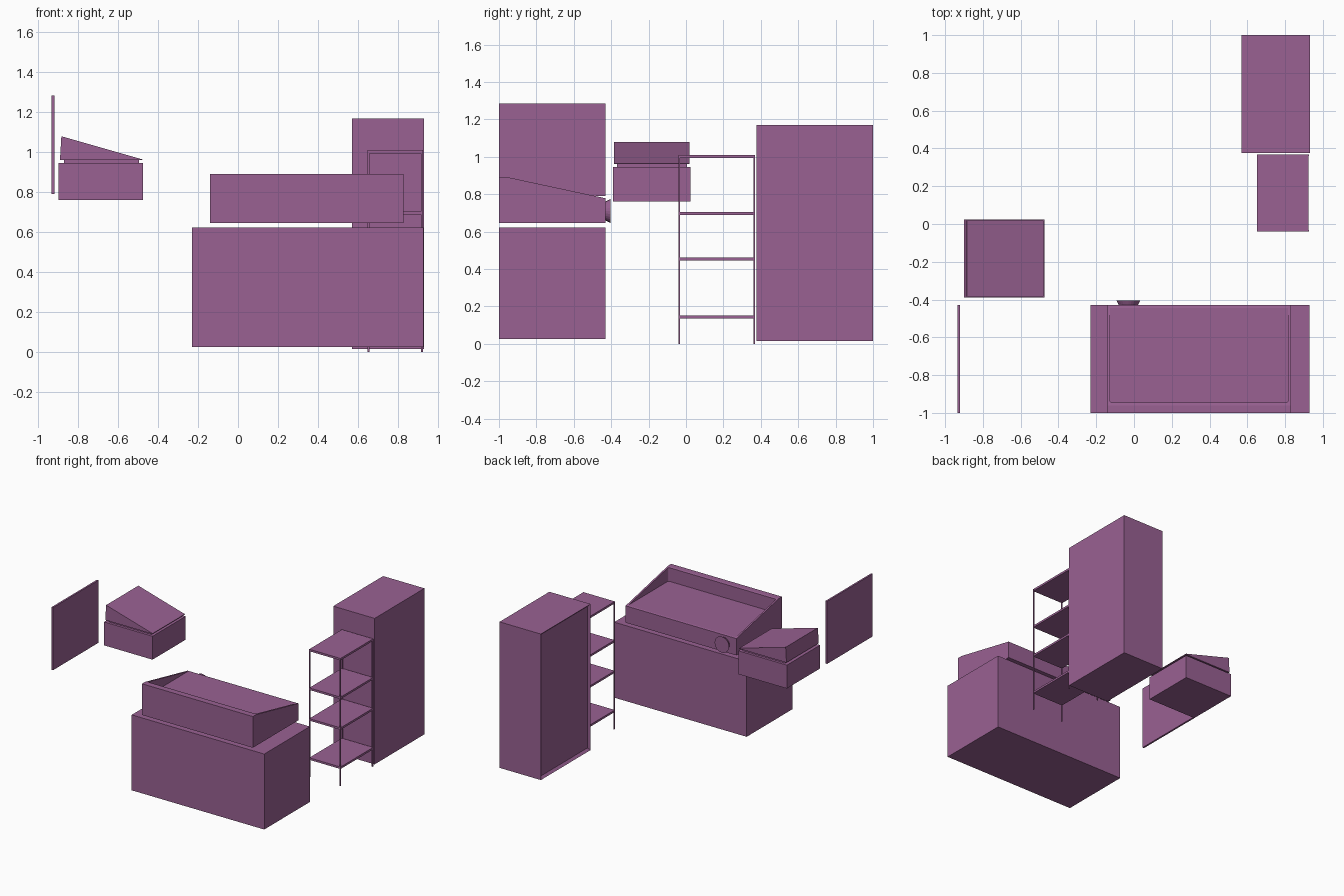
import bpy, bmesh, math
from mathutils import Matrix, Vector

if "Cube" in bpy.data.objects:
    bpy.data.objects.remove(bpy.data.objects["Cube"])

mat = bpy.data.materials.new("plum")
mat.diffuse_color = (0.32, 0.12, 0.29, 1)
mat.use_nodes = True
mat.node_tree.nodes["Principled BSDF"].inputs["Base Color"].default_value = mat.diffuse_color


def finish(name, bm):
    bmesh.ops.recalc_face_normals(bm, faces=bm.faces)
    me = bpy.data.meshes.new(name)
    bm.to_mesh(me)
    bm.free()
    ob = bpy.data.objects.new(name, me)
    bpy.context.collection.objects.link(ob)
    me.materials.append(mat)
    return ob


def box_bm(x0, x1, y0, y1, z0, z1):
    bm = bmesh.new()
    m = Matrix.Translation(((x0 + x1) / 2, (y0 + y1) / 2, (z0 + z1) / 2))
    bmesh.ops.create_cube(bm, size=1, matrix=m @ Matrix.Diagonal((x1 - x0, y1 - y0, z1 - z0, 1)))
    return bm


def box(name, *b):
    return finish(name, box_bm(*b))


def prism(name, points, offset):
    bm = bmesh.new()
    f = bm.faces.new([bm.verts.new(p) for p in points])
    r = bmesh.ops.extrude_face_region(bm, geom=[f])
    bmesh.ops.translate(bm, vec=Vector(offset),
                        verts=[v for v in r["geom"] if isinstance(v, bmesh.types.BMVert)])
    return finish(name, bm)


# wall panel
box("wall_panel", -0.934, -0.92, -1.0, -0.43, 0.79, 1.285)

# wall box with a narrow neck and a sloping lid
box("wall_box", -0.90, -0.475, -0.39, 0.025, 0.76, 0.945)
box("lid_neck", -0.872, -0.497, -0.37, 0.005, 0.945, 0.962)
prism("sloping_lid", [(-0.892, -0.385, 0.96), (-0.478, -0.385, 0.96),
                      (-0.478, -0.385, 0.964), (-0.885, -0.385, 1.08)], (0, 0.403, 0))

# base cabinet
box("base_cabinet", -0.23, 0.93, -1.0, -0.43, 0.025, 0.622)

# sloped tray body, hollowed from above
tray = prism("sloped_tray", [(-0.14, y, z) for y, z in
             [(-1, 0.645), (-0.43, 0.645), (-0.43, 0.778), (-0.96, 0.892), (-1, 0.892)]], (0.97, 0, 0))
bm = box_bm(-0.127, 0.816, -0.945, -0.40, 0.781, 1.0)
edges = [e for e in bm.edges if all(v.co.y < -0.9 for v in e.verts)
         and abs(e.verts[0].co.z - e.verts[1].co.z) > 0.1]
bmesh.ops.bevel(bm, geom=edges, offset=0.01, segments=3, affect='EDGES', profile=0.5)
cutter = finish("tray_cutter", bm)
cutter.hide_render = True
mod = tray.modifiers.new("hollow", 'BOOLEAN')
mod.operation = 'DIFFERENCE'
mod.solver = 'EXACT'
mod.object = cutter
bpy.context.view_layer.objects.active = tray
bpy.ops.object.modifier_apply(modifier=mod.name)
bpy.data.objects.remove(cutter)

# flared round knob on the tray's rear face
bm = bmesh.new()
bmesh.ops.create_cone(bm, cap_ends=True, segments=24, radius1=0.05, radius2=0.063, depth=0.026,
                      matrix=Matrix.Translation((-0.03, -0.418, 0.71)) @ Matrix.Rotation(-math.pi / 2, 4, 'X'))
finish("round_knob", bm)

# open shelf rack: four posts and four shelves
for i, x in enumerate((0.65, 0.917)):
    for j, y in enumerate((-0.04, 0.361)):
        box(f"rack_post_{i}{j}", x, x + 0.009, y, y + 0.008, 0, 1.01)
for i, z in enumerate((0.135, 0.445, 0.688, 0.994)):
    box(f"rack_shelf_{i + 1}", 0.651, 0.925, -0.039, 0.368, z, z + 0.016)

# tall wardrobe with a recessed front panel facing -x
bm = box_bm(0.57, 0.932, 0.377, 1.0, 0.015, 1.17)
bm.normal_update()
front = min(bm.faces, key=lambda f: f.calc_center_median().x)
bmesh.ops.inset_region(bm, faces=[front], thickness=0.025)
bmesh.ops.translate(bm, vec=Vector((0.018, 0, 0)), verts=front.verts)
finish("wardrobe", bm)
